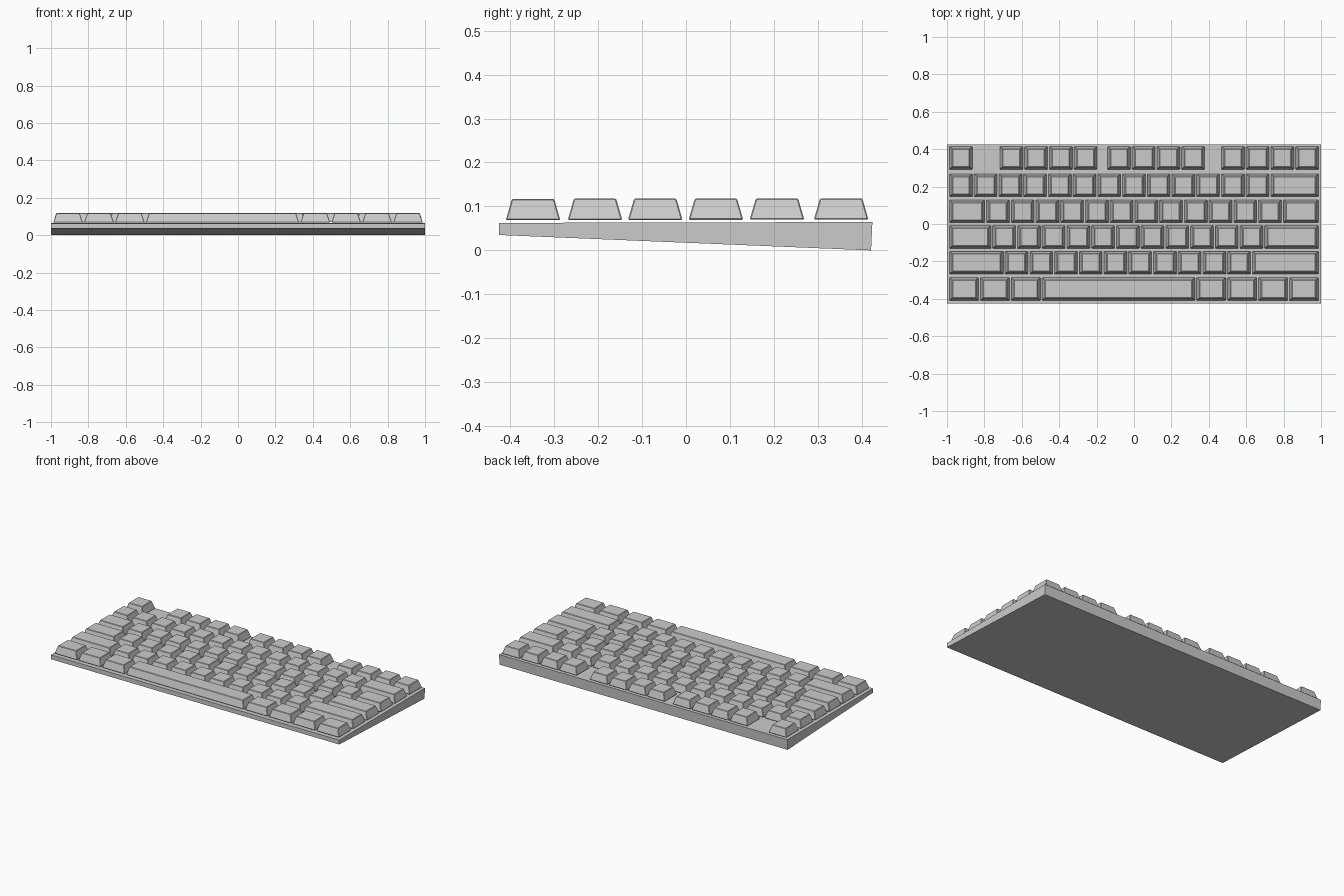
import bpy, bmesh

if "Cube" in bpy.data.objects:
    bpy.data.objects.remove(bpy.data.objects["Cube"])

UNIT = 0.1322          # width of a one-unit key slot
LEFT = -0.9915         # left edge of the key field
GAP = 0.008            # gap between neighbouring keys
DEPTH = 0.124          # key depth at the base
TAPER = 0.016          # inset of the key top on each side


def mesh_object(name, bm):
    bmesh.ops.recalc_face_normals(bm, faces=bm.faces)
    mesh = bpy.data.meshes.new(name)
    bm.to_mesh(mesh)
    bm.free()
    obj = bpy.data.objects.new(name, mesh)
    bpy.context.collection.objects.link(obj)
    return obj


def loft(name, lower, upper):
    """Close two matching loops of points into a solid."""
    bm = bmesh.new()
    a = [bm.verts.new(p) for p in lower]
    b = [bm.verts.new(p) for p in upper]
    bm.faces.new(a)
    bm.faces.new(b)
    n = len(a)
    for i in range(n):
        bm.faces.new((a[i], a[(i + 1) % n], b[(i + 1) % n], b[i]))
    return mesh_object(name, bm)


def rect(hx, hy, z):
    return [(-hx, -hy, z), (hx, -hy, z), (hx, hy, z), (-hx, hy, z)]


def keycap(name, start, width, y, z):
    """Tapered keycap; start and width are in key units."""
    hx, hy = (width * UNIT - GAP) / 2, DEPTH / 2
    key = loft(name, rect(hx, hy, 0), rect(hx - TAPER, hy - TAPER + 0.002, 0.0485))
    key.location = (LEFT + (start + width / 2) * UNIT, y, z)
    bevel = key.modifiers.new("soft_edges", "BEVEL")
    bevel.width = 0.0025
    bevel.segments = 1


# Wedge-shaped case, thin at the front and thick at the back
profile = [(-0.425, 0.035), (0.421, 0.0), (0.424, 0.0645), (-0.425, 0.0625)]
loft("case", [(-1, y, z) for y, z in profile], [(1, y, z) for y, z in profile])

# Key rows from front to back: name, y centre, key widths
rows = [
    ("bottom_row", -0.348, [1.25] * 3 + [6.25] + [1.25] * 4),
    ("shift_row", -0.207, [2.25] + [1] * 10 + [2.75]),
    ("home_row", -0.070, [1.75] + [1] * 11 + [2.25]),
    ("upper_row", 0.068, [1.5] + [1] * 12 + [1.5]),
    ("number_row", 0.207, [1] * 13 + [2]),
]
for row, y, widths in rows:
    start = 0
    for i, width in enumerate(widths):
        part = "space_bar" if width > 6 else f"{row}_key_{i + 1:02d}"
        keycap(part, start, width, y, 0.0695 + y * 0.002)
        start += width

# Function row: a single corner key and three groups of four
keycap("escape_key", 0, 1, 0.353, 0.07)
for g, first in enumerate((2.04, 6.39, 11.0)):
    for i in range(4):
        keycap(f"function_key_{g * 4 + i + 1:02d}", first + i, 1, 0.353, 0.07)
